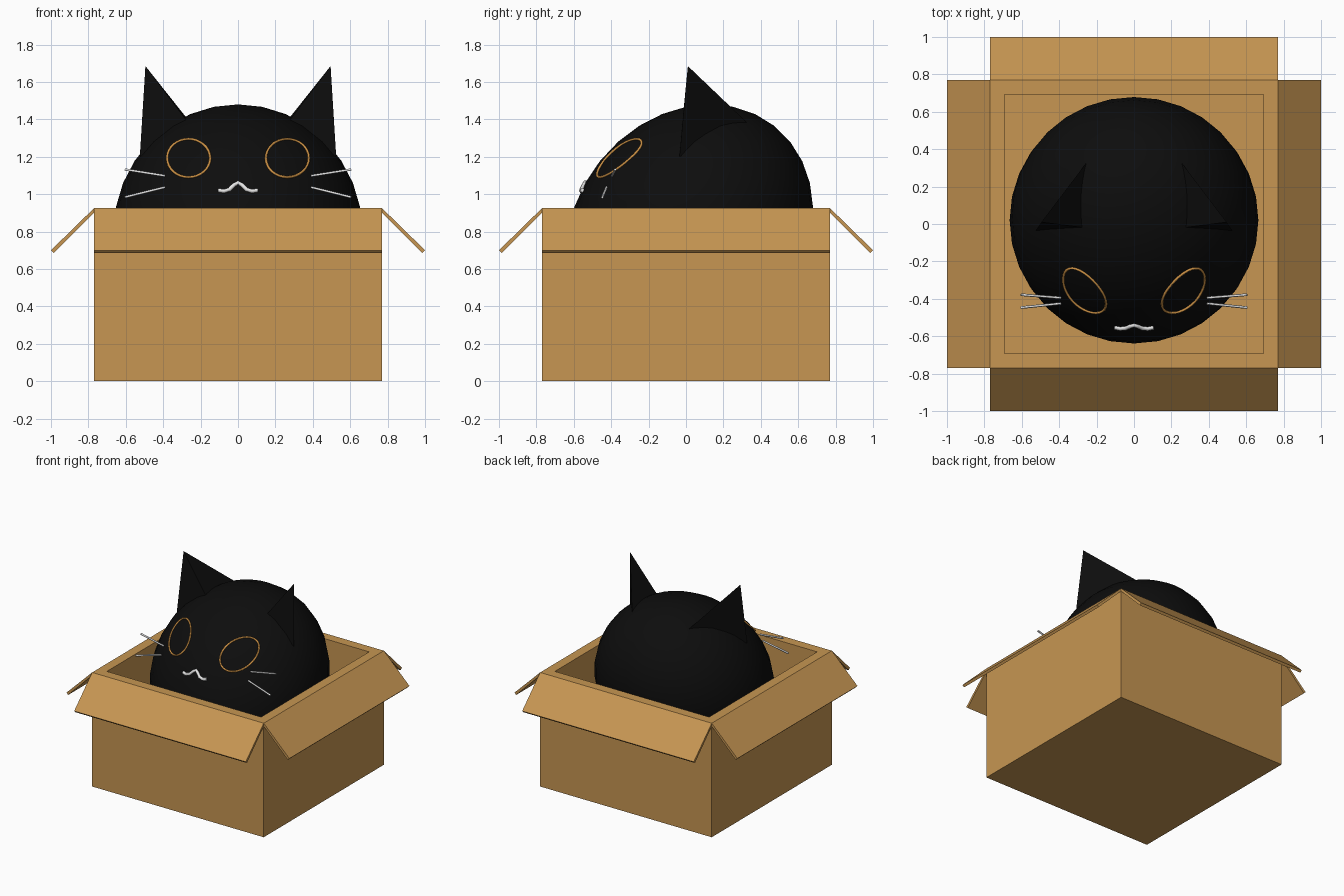
import bpy, bmesh, math
from mathutils import Matrix

if "Cube" in bpy.data.objects:
    bpy.data.objects.remove(bpy.data.objects["Cube"])

def material(name, rgb):
    m = bpy.data.materials.new(name)
    m.diffuse_color = (*rgb, 1)
    m.use_nodes = True
    m.node_tree.nodes["Principled BSDF"].inputs["Base Color"].default_value = m.diffuse_color
    return m

CARD = material("cardboard", (0.57, 0.305, 0.085))
BLACK = material("black fur", (0.004, 0.004, 0.004))
GOLD = material("gold eye", (0.62, 0.29, 0.06))
WHITE = material("white", (0.8, 0.8, 0.8))

def from_bmesh(name, bm, mat):
    bmesh.ops.recalc_face_normals(bm, faces=bm.faces)
    me = bpy.data.meshes.new(name)
    bm.to_mesh(me)
    bm.free()
    me.materials.append(mat)
    ob = bpy.data.objects.new(name, me)
    bpy.context.collection.objects.link(ob)
    return ob

def hull(name, points, mat):
    bm = bmesh.new()
    for p in points:
        bm.verts.new(p)
    bmesh.ops.convex_hull(bm, input=bm.verts)
    bmesh.ops.dissolve_limit(bm, angle_limit=0.01, verts=bm.verts, edges=bm.edges)
    return from_bmesh(name, bm, mat)

def tube(name, points, radius, mat, cyclic=False):
    cu = bpy.data.curves.new(name, 'CURVE')
    cu.dimensions = '3D'
    cu.bevel_depth = radius
    cu.bevel_resolution = 1
    cu.use_fill_caps = True
    sp = cu.splines.new('POLY')
    sp.points.add(len(points) - 1)
    for q, p in zip(sp.points, points):
        q.co = (*p, 1)
    sp.use_cyclic_u = cyclic
    cu.materials.append(mat)
    ob = bpy.data.objects.new(name, cu)
    bpy.context.collection.objects.link(ob)
    bpy.ops.object.select_all(action='DESELECT')
    ob.select_set(True)
    bpy.context.view_layer.objects.active = ob
    bpy.ops.object.convert(target='MESH')

# Open box with thick walls
W, H, IN, FLOOR = 0.77, 0.925, 0.66, 0.11
bm = bmesh.new()
bmesh.ops.create_cube(bm, size=1, matrix=Matrix.Translation((0, 0, H / 2)) @ Matrix.Diagonal((2 * W, 2 * W, H, 1)))
top = max(bm.faces, key=lambda f: f.calc_center_median().z)
bmesh.ops.inset_region(bm, faces=[top], thickness=W - IN)
bmesh.ops.translate(bm, verts=bmesh.ops.extrude_discrete_faces(bm, faces=[top])["faces"][0].verts,
                    vec=(0, 0, FLOOR - H))
from_bmesh("box", bm, CARD)

# Four flaps folded outward
profile = [(W, H), (1.0, 0.70), (0.985, 0.685), (W, 0.9)]
for i, name in enumerate(("right", "back", "left", "front")):
    flap = hull(name + "_flap", [(x, y, z) for x, z in profile for y in (-W, W)], CARD)
    flap.data.transform(Matrix.Rotation(i * math.pi / 2, 4, 'Z'))

# Round cat body, leaning back slightly
A, B, C, CY, CZ, LEAN = 0.665, 0.65, 0.68, 0.02, 0.80, 0.109
bm = bmesh.new()
bmesh.ops.create_uvsphere(bm, u_segments=32, v_segments=16, radius=1)
bm.transform(Matrix(((A, 0, 0, 0), (0, B, LEAN, CY), (0, 0, C, CZ), (0, 0, 0, 1))))
body = from_bmesh("cat_body", bm, BLACK)
body.data.shade_smooth()

def front(x, z, out=0.0):
    """Point on the front of the body."""
    w = (z - CZ) / C
    return (x, CY + LEAN * w - B * math.sqrt(1 - w * w - (x / A) ** 2) - out, z)

for s, side in ((-1, "left"), (1, "right")):
    # Pointed ear
    hull(side + "_ear", [(s * 0.495, 0.01, 1.685), (s * 0.525, -0.035, 1.20),
                         (s * 0.265, -0.02, 1.38), (s * 0.245, 0.34, 1.37)], BLACK)
    # Eye outline, half sunk in the fur
    ring = [2 * math.pi * k / 32 for k in range(32)]
    tube(side + "_eye_ring", [front(s * 0.264 + 0.115 * math.cos(t), 1.193 + 0.102 * math.sin(t))
                              for t in ring], 0.007, GOLD, True)
    # Whiskers
    tube(side + "_upper_whisker", [(s * 0.39, -0.395, 1.098), (s * 0.605, -0.378, 1.132)], 0.007, WHITE)
    tube(side + "_lower_whisker", [(s * 0.39, -0.425, 1.037), (s * 0.605, -0.447, 0.984)], 0.007, WHITE)

# Mouth
half = [(0, 1.062), (0.02, 1.05), (0.045, 1.025), (0.075, 1.016), (0.105, 1.021)]
mouth = [(-x, z) for x, z in half[:0:-1]] + half
tube("mouth", [front(x, z, 0.002) for x, z in mouth], 0.012, WHITE)
